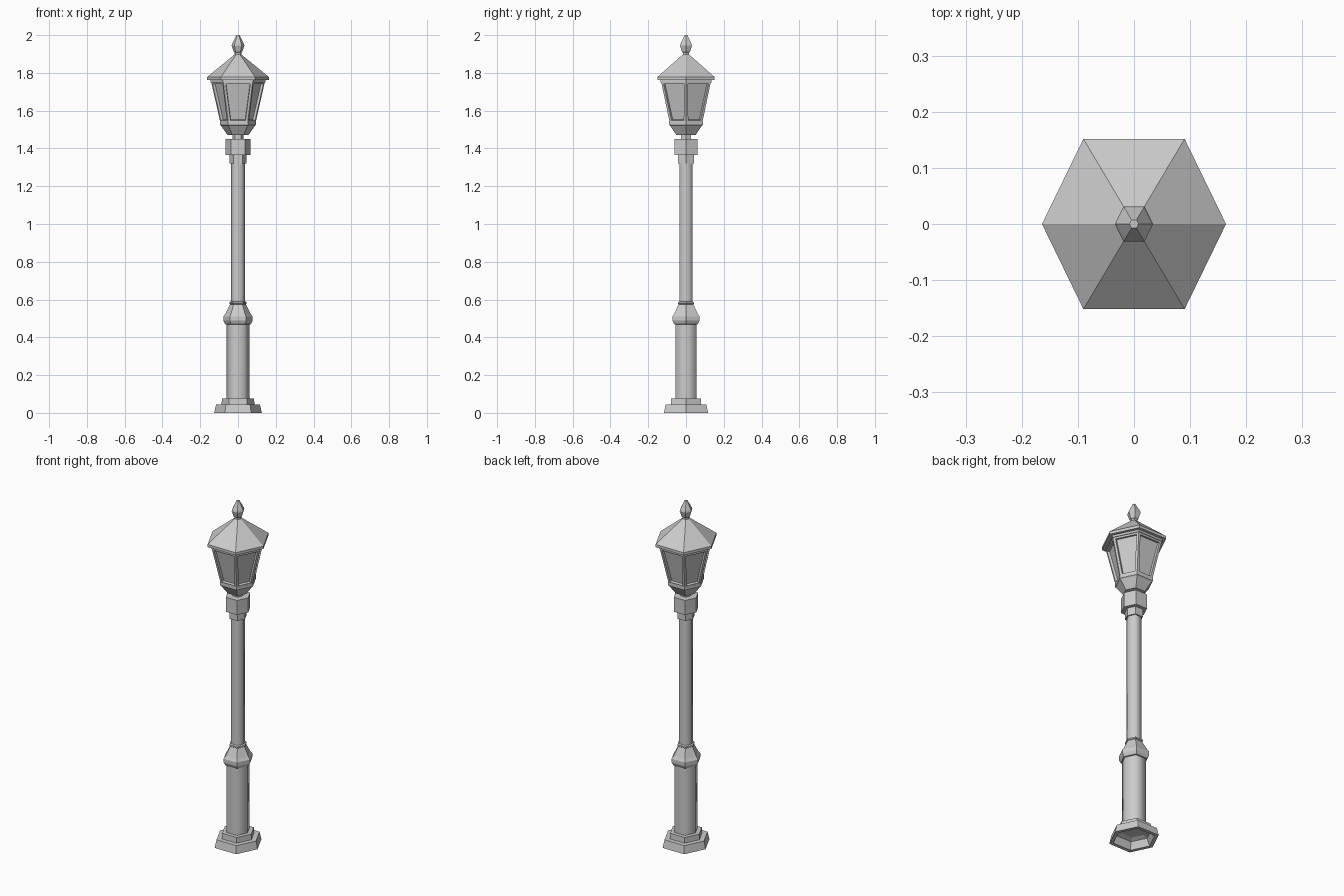
import bpy, bmesh

if "Cube" in bpy.data.objects:
    bpy.data.objects.remove(bpy.data.objects["Cube"])

# Slightly stretched hexagon cross-section with corners on the x axis
HEX = [(1, 0), (0.55, 0.925), (-0.55, 0.925), (-1, 0), (-0.55, -0.925), (0.55, -0.925)]


def loft(name, profile, panes=None, smooth=None):
    """Stack hexagons through (radius, z) points, capped at both ends.
    panes = (z_low, z_high): recess the side faces lying in that band."""
    bm = bmesh.new()
    rings = [[bm.verts.new((x * r, y * r, z)) for x, y in HEX] for r, z in profile]
    for a, b in zip(rings, rings[1:]):
        for i in range(6):
            j = (i + 1) % 6
            bm.faces.new((a[i], a[j], b[j], b[i]))
    bm.faces.new(rings[0][::-1])
    bm.faces.new(rings[-1])
    bmesh.ops.recalc_face_normals(bm, faces=bm.faces[:])
    if panes:
        sides = [f for f in bm.faces if len(f.verts) == 4
                 and panes[0] < f.calc_center_median().z < panes[1]]
        bmesh.ops.inset_individual(bm, faces=sides, thickness=0.018, depth=0)
        bmesh.ops.inset_individual(bm, faces=sides, thickness=0.002, depth=-0.013)
    mesh = bpy.data.meshes.new(name)
    bm.to_mesh(mesh)
    bm.free()
    if smooth:
        for p in mesh.polygons:
            p.use_smooth = len(p.vertices) == 4
    obj = bpy.data.objects.new(name, mesh)
    bpy.context.collection.objects.link(obj)
    return obj


# Stepped foot, hollow underneath
loft("foot", [(0.062, 0.05), (0.088, 0.04), (0.105, 0.0), (0.126, 0.0), (0.116, 0.045),
              (0.087, 0.045), (0.085, 0.077), (0.06, 0.077)])

# Thick lower column and slender upper shaft
loft("lower_column", [(0.061, 0.077), (0.061, 0.47)], smooth=True)
loft("upper_shaft", [(0.038, 0.575), (0.038, 1.325)], smooth=True)

# Moulding that joins column and shaft
loft("middle_moulding", [(0.061, 0.468), (0.068, 0.47), (0.077, 0.488), (0.077, 0.51),
                         (0.068, 0.523), (0.042, 0.575), (0.046, 0.578), (0.046, 0.586),
                         (0.038, 0.59)])

# Collar at the top of the shaft with a short neck
loft("collar", [(0.038, 1.32), (0.045, 1.32), (0.045, 1.365), (0.066, 1.365),
                (0.066, 1.45), (0.029, 1.45), (0.029, 1.472)])

# Lantern cup and flared body with recessed panes
loft("lantern_cup", [(0.055, 1.47), (0.09, 1.52), (0.096, 1.525), (0.096, 1.545), (0.09, 1.548)])
loft("lantern_body", [(0.093, 1.535), (0.142, 1.752)], panes=(1.6, 1.7))
loft("lantern_top_rail", [(0.135, 1.75), (0.146, 1.75), (0.146, 1.762)])

# Overhanging pointed roof
loft("roof", [(0.164, 1.762), (0.164, 1.778), (0.015, 1.9)])

# Finial
loft("finial", [(0.018, 1.885), (0.018, 1.908), (0.024, 1.914), (0.034, 1.945),
                (0.031, 1.955), (0.008, 2.0)])
